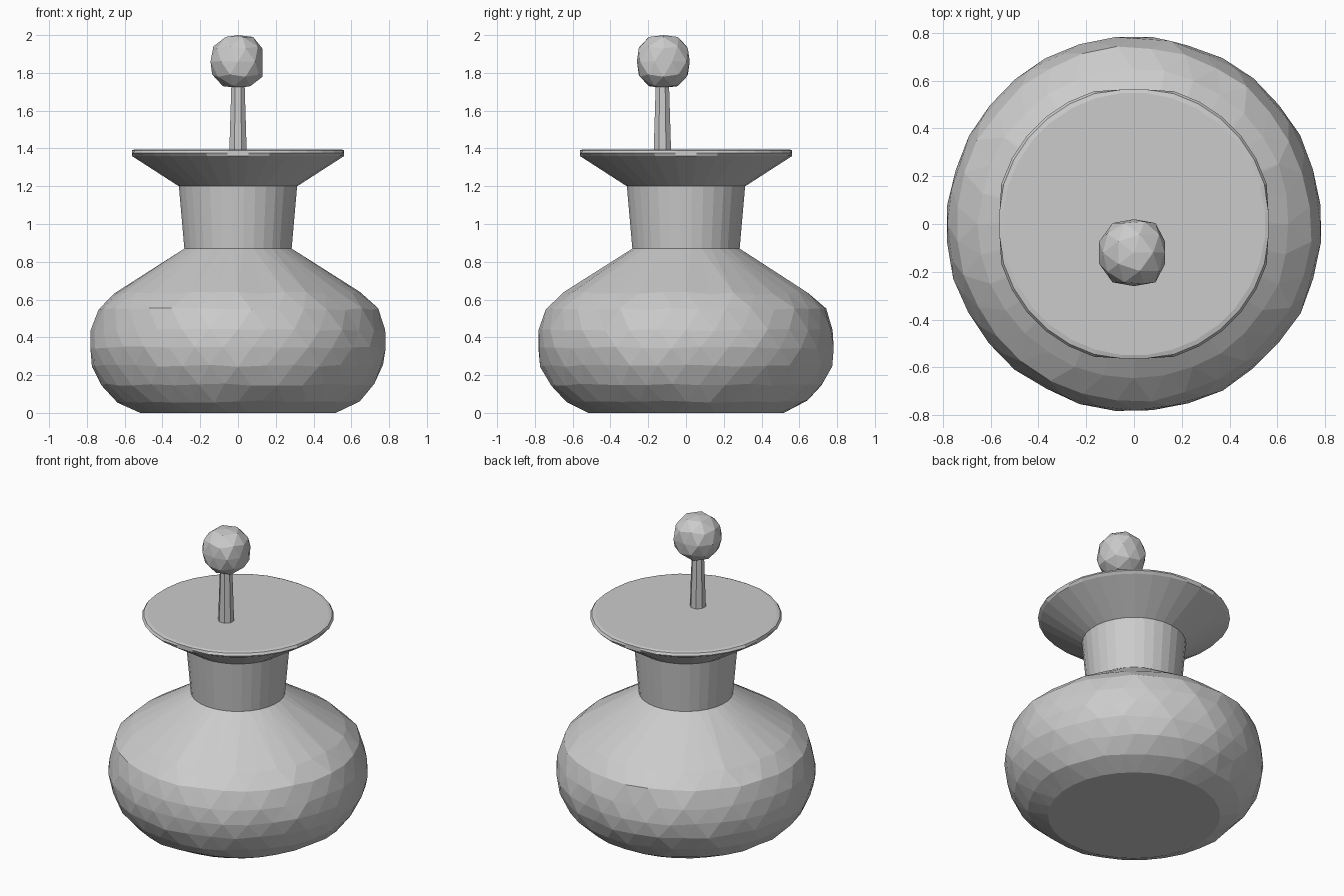
import bpy
import bmesh
import random
from math import sin, cos, pi
from mathutils import Vector

random.seed(4)

cube = bpy.data.objects.get("Cube")
if cube:
    bpy.data.objects.remove(cube, do_unlink=True)

grey = bpy.data.materials.new("plain grey")
grey.use_nodes = True
colour = (0.6, 0.6, 0.6, 1)
grey.diffuse_color = colour
grey.node_tree.nodes["Principled BSDF"].inputs["Base Color"].default_value = colour


def clamp(value, limit):
    return max(-limit, min(limit, value))


def finish(bm, name):
    bmesh.ops.recalc_face_normals(bm, faces=bm.faces)
    mesh = bpy.data.meshes.new(name)
    bm.to_mesh(mesh)
    bm.free()
    mesh.materials.append(grey)
    obj = bpy.data.objects.new(name, mesh)
    bpy.context.collection.objects.link(obj)
    return obj


def lathe(name, profile, sides, centre=(0, 0), limit=1, wobble=0, stagger=False):
    """Rings of (radius, height) joined up, with flat caps at both ends."""
    bm = bmesh.new()
    rings = []
    last = len(profile) - 1
    for row, (radius, height) in enumerate(profile):
        shift = 0.5 * (row % 2) if stagger else 0
        loose = wobble if 0 < row < last else 0
        ring = []
        for i in range(sides):
            a = 2 * pi * (i + shift + 0.5) / sides
            r = radius + random.uniform(-loose, loose)
            z = height + random.uniform(-loose, loose)
            ring.append(bm.verts.new((centre[0] + clamp(r * cos(a), limit),
                                      centre[1] + clamp(r * sin(a), limit), z)))
        rings.append(ring)
    for row in range(last):
        low, high = rings[row], rings[row + 1]
        for i in range(sides):
            j = (i + 1) % sides
            if not stagger:
                bm.faces.new((low[i], low[j], high[j], high[i]))
            elif row % 2:
                bm.faces.new((low[i], high[j], high[i]))
                bm.faces.new((low[i], low[j], high[j]))
            else:
                bm.faces.new((low[i], low[j], high[i]))
                bm.faces.new((low[j], high[j], high[i]))
    bm.faces.new(rings[0])
    bm.faces.new(rings[-1])
    return finish(bm, name)


# Squat round body, hand-cut facets, closing in to the neck
body = [(0.52, 0), (0.64, 0.06), (0.72, 0.15), (0.77, 0.25), (0.785, 0.345),
        (0.775, 0.44), (0.74, 0.55), (0.65, 0.635), (0.285, 0.87)]
lathe("body", body, 32, limit=0.782, wobble=0.006, stagger=True)

# Neck widening slightly upward
lathe("neck", [(0.285, 0.865), (0.315, 1.205)], 32)

# Flared rim with a thin lip and closed top
lathe("flared_rim", [(0.315, 1.2), (0.565, 1.36), (0.58, 1.375), (0.57, 1.39), (0.55, 1.395)],
      32, limit=0.562)

# Stopper stem
lathe("stopper_stem", [(0.05, 1.38), (0.038, 1.74)], 8, centre=(0, -0.125))

# Faceted stopper knob with flattened ends
bm = bmesh.new()
bmesh.ops.create_icosphere(bm, subdivisions=2, radius=0.153)
for v in bm.verts:
    v.co = Vector((max(-0.15, min(0.13, v.co.x)), clamp(v.co.y, 0.14), clamp(v.co.z, 0.14)))
    v.co += Vector((0, -0.12, 1.86))
finish(bm, "stopper_knob")
